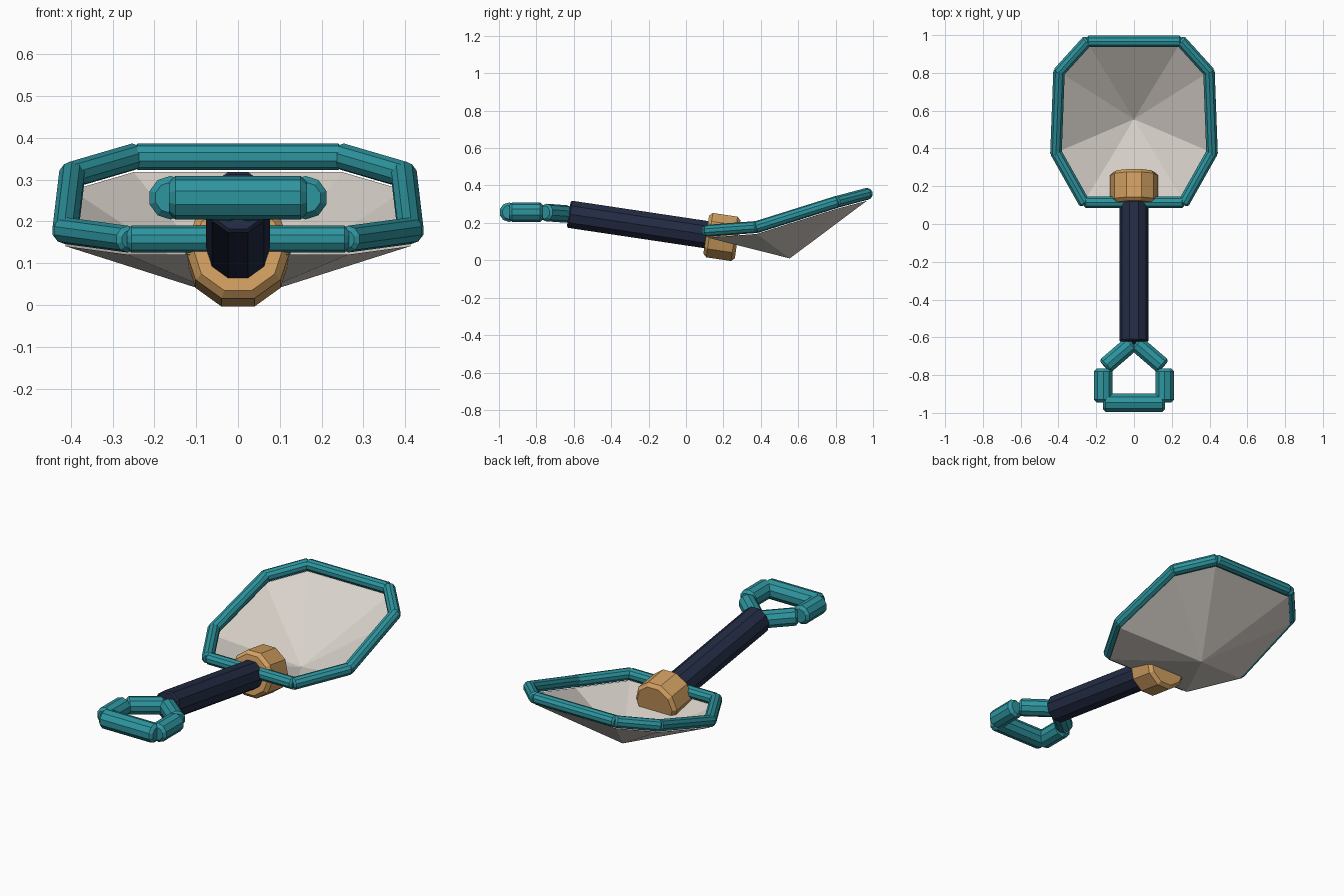
import bpy
import bmesh
from math import tau
from mathutils import Vector, Matrix

default_cube = bpy.data.objects.get("Cube")
if default_cube:
    bpy.data.objects.remove(default_cube, do_unlink=True)


def material(name, color):
    m = bpy.data.materials.new(name)
    m.use_nodes = True
    m.diffuse_color = (*color, 1)
    m.node_tree.nodes["Principled BSDF"].inputs["Base Color"].default_value = (*color, 1)
    return m


teal = material("teal", (0.027, 0.30, 0.345))
navy = material("navy", (0.017, 0.025, 0.058))
tan = material("tan", (0.64, 0.35, 0.12))
pale = material("pale_grey", (0.70, 0.65, 0.60))


def finish(name, bm, mat):
    bmesh.ops.recalc_face_normals(bm, faces=bm.faces)
    mesh = bpy.data.meshes.new(name)
    bm.to_mesh(mesh)
    bm.free()
    mesh.materials.append(mat)
    obj = bpy.data.objects.new(name, mesh)
    bpy.context.collection.objects.link(obj)
    return obj


def rod(name, start, end, radius, chamfer, mat, flat_top=False, sides=10):
    """Faceted rod with chamfered ends between two points."""
    a, b = Vector(start), Vector(end)
    axis = (b - a).normalized()
    side = axis.cross(Vector((0, 0, 1))).normalized()
    up = side.cross(axis)
    shift = 0 if flat_top else 0.5
    bm = bmesh.new()
    rings = []
    for centre, r in ((a, radius - chamfer), (a + axis * chamfer, radius),
                      (b - axis * chamfer, radius), (b, radius - chamfer)):
        ring = []
        for i in range(sides):
            direction = Matrix.Rotation(tau * (i + shift) / sides, 3, axis) @ side
            ring.append(bm.verts.new(centre + direction * r))
        rings.append(ring)
    for low, high in zip(rings, rings[1:]):
        for i in range(sides):
            j = (i + 1) % sides
            bm.faces.new((low[i], low[j], high[j], high[i]))
    bm.faces.new(rings[0])
    bm.faces.new(rings[-1])
    return finish(name, bm, mat)


def mirrored(p):
    return (-p[0], p[1], p[2])


# Rim: corner points of the left half, from the handle to the far edge
corners = [(0.265, 0.115, 0.158), (0.413, 0.378, 0.178),
           (0.397, 0.805, 0.312), (0.25, 0.967, 0.355)]
rod("rim_near", mirrored(corners[0]), corners[0], 0.032, 0.01, teal)
rod("rim_far", mirrored(corners[3]), corners[3], 0.032, 0.01, teal)
for part, p, q in zip(("near_corner", "side", "far_corner"), corners, corners[1:]):
    # Run each rod slightly past the corner so the joints overlap
    extra = (Vector(q) - Vector(p)).normalized() * 0.012
    p, q = Vector(p) - extra, Vector(q) + extra
    rod("rim_left_" + part, p, q, 0.032, 0.01, teal)
    rod("rim_right_" + part, mirrored(p), mirrored(q), 0.032, 0.01, teal)

# Blade: faceted dish hanging just below the rim
bm = bmesh.new()
edge = [Vector(c) - Vector((0, 0, 0.037)) for c in corners]
loop = edge + [Vector(mirrored(c)) for c in reversed(edge)]
verts = [bm.verts.new(c) for c in loop]
lowest = bm.verts.new((0, 0.555, 0.01))
for i, v in enumerate(verts):
    bm.faces.new((v, verts[(i + 1) % len(verts)], lowest))
finish("blade", bm, pale)

# Shaft and the collar that joins it to the blade
rod("shaft", (0, -0.627, 0.247), (0, 0.15, 0.131), 0.077, 0.008, navy, True)
rod("collar", (0, 0.108, 0.137), (0, 0.276, 0.112), 0.126, 0.018, tan, True)

# Grip: a loop of rods with an open middle
rod("grip_bar", (-0.165, -0.946, 0.257), (0.165, -0.946, 0.257), 0.052, 0.015, teal)
for label, s in (("left", 1), ("right", -1)):
    rod("grip_" + label + "_side", (s * 0.162, -0.945, 0.257),
        (s * 0.162, -0.765, 0.257), 0.052, 0.015, teal)
    rod("grip_" + label + "_fork", (s * 0.155, -0.755, 0.256),
        (s * 0.01, -0.63, 0.247), 0.047, 0.012, teal)
